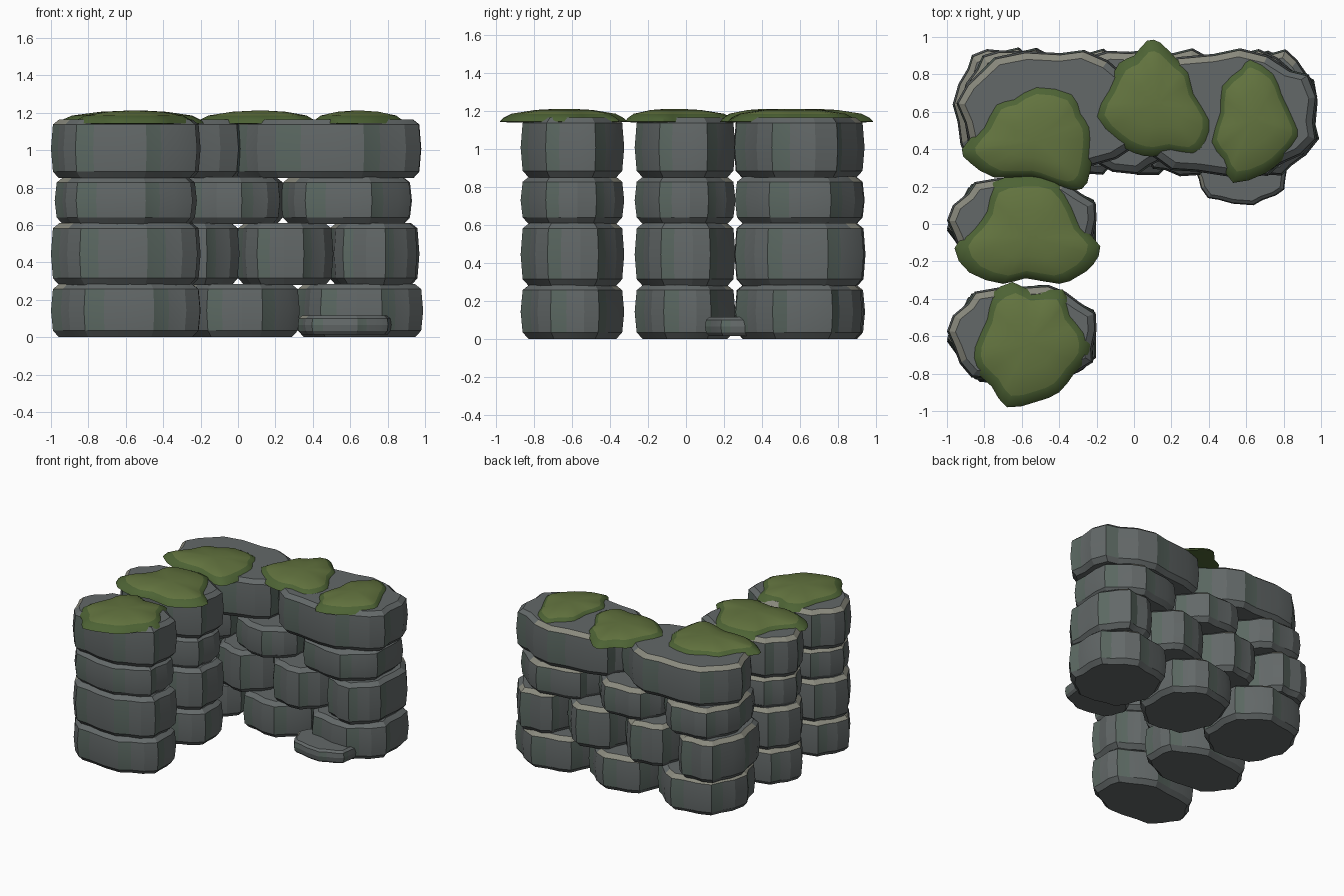
import bpy, bmesh, math, random

if "Cube" in bpy.data.objects:
    bpy.data.objects.remove(bpy.data.objects["Cube"])

rng = random.Random(7)


def material(name, color):
    m = bpy.data.materials.new(name)
    m.diffuse_color = (*color, 1)
    m.use_nodes = True
    m.node_tree.nodes["Principled BSDF"].inputs["Base Color"].default_value = m.diffuse_color
    return m


ROCK = material("rock", (0.125, 0.14, 0.14))
DAMP = material("damp_rock", (0.105, 0.14, 0.122))
EDGE = material("worn_edge", (0.25, 0.25, 0.205))
MOSS = material("moss", (0.125, 0.175, 0.05))
MOSS_RIM = material("moss_rim", (0.075, 0.125, 0.035))


def skin_rings(name, rings, mats, angle, pick, cap):
    """Skin a stack of closed rings and cap both ends; pick(ring, side) gives the material."""
    bm = bmesh.new()
    loops = [[bm.verts.new(p) for p in ring] for ring in rings]
    n = len(loops[0])
    for k, (a, b) in enumerate(zip(loops, loops[1:])):
        for i in range(n):
            j = (i + 1) % n
            bm.faces.new((a[i], a[j], b[j], b[i])).material_index = pick(k, i)
    bm.faces.new(loops[0][::-1])
    bm.faces.new(loops[-1]).material_index = cap
    bmesh.ops.recalc_face_normals(bm, faces=bm.faces)
    me = bpy.data.meshes.new(name)
    bm.to_mesh(me)
    bm.free()
    for m in mats:
        me.materials.append(m)
    me.shade_smooth()
    me.set_sharp_from_angle(angle=math.radians(angle))
    ob = bpy.data.objects.new(name, me)
    bpy.context.collection.objects.link(ob)


def stone_outline(sectors=7, power=2.25):
    """Chipped rounded rectangle: each sector is a long bowed face, then a short step."""
    pts = []
    phase = math.radians(298 + rng.uniform(-6, 6))
    for s in range(sectors):
        for frac, r in ((0, 0.96), (0.36, 1.0), (0.72, 1.045)):
            t = phase + math.tau * (s + frac + rng.uniform(-0.04, 0.04)) / sectors
            r += rng.uniform(-0.012, 0.012)
            c, n = math.cos(t), math.sin(t)
            pts.append((r * math.copysign(abs(c) ** (2 / power), c),
                        r * math.copysign(abs(n) ** (2 / power), n)))
    lo = [min(p[k] for p in pts) for k in (0, 1)]
    hi = [max(p[k] for p in pts) for k in (0, 1)]
    return [tuple(2 * (p[k] - lo[k]) / (hi[k] - lo[k]) - 1 for k in (0, 1)) for p in pts]


def stone(name, x0, x1, y0, y1, z0, z1, bevel=0.035, outline=None):
    outline = outline or stone_outline()
    cx, cy, hx, hy = (x0 + x1) / 2, (y0 + y1) / 2, (x1 - x0) / 2, (y1 - y0) / 2
    profile = [(z0, 1.2 * bevel), (z0 + bevel, 0.3 * bevel), (z0 + 0.5 * (z1 - z0), 0),
               (z1 - 0.8 * bevel, 0.3 * bevel), (z1, 1.3 * bevel)]
    rings = [[(cx + u * (hx - d), cy + v * (hy - d), z) for u, v in outline]
             for z, d in profile]

    def pick(k, i):
        # Top bevels are worn pale on the back and left, short steps are damp
        u, v = outline[i]
        if k == 3:
            return 2 if v - 0.7 * u > 0.3 else 0
        return int(k in (1, 2) and i % 3 == 2)
    skin_rings(name, rings, [ROCK, DAMP, EDGE], 16, pick, 0)


# Courses: height range, then x ranges of the back wall stones
courses = [
    (0.00, 0.285, [(-0.95, -0.27), (-0.29, 0.33), (0.31, 0.99)]),
    (0.28, 0.61, [(-0.97, -0.46), (-0.49, 0.01), (-0.01, 0.51), (0.48, 0.97)]),
    (0.605, 0.855, [(-0.93, -0.33), (-0.35, 0.25), (0.23, 0.93)]),
    (0.85, 1.165, [(-0.95, 0.05), (-0.03, 0.98)]),
]
for c, (z0, z1, spans) in enumerate(courses):
    for i, (x0, x1) in enumerate(spans):
        stone(f"back_wall_stone_{c}_{i}", x0, x1, 0.25 + rng.uniform(0, .02),
              0.945 - rng.uniform(0, .02), z0, z1)
    # Two free-standing columns of the left arm share one outline per course
    shape = stone_outline()
    w = (0.0, 0.0, 0.02, 0.0)[c]
    for name, y0, y1 in (("front_column", -0.87, -0.325), ("middle_column", -0.27, 0.26)):
        stone(f"{name}_stone_{c}", -1.0 + w, -0.2 - w, y0, y1, z0, z1, outline=shape)

# Loose slab at the foot of the right wall
stone("loose_slab", 0.32, 0.82, 0.10, 0.46, 0.015, 0.115, bevel=0.018)


def moss_cap(name, pts):
    """Low dome over an outline seen from above, rounded with Catmull-Rom midpoints."""
    n = len(pts)
    loop = []
    for i in range(n):
        a, b, c, d = (pts[(i + k) % n] for k in (-1, 0, 1, 2))
        loop += [b, tuple((9 * (b[k] + c[k]) - a[k] - d[k]) / 16 for k in (0, 1))]
    cx = sum(p[0] for p in loop) / len(loop)
    cy = sum(p[1] for p in loop) / len(loop)
    dome = [(0.88, 1.14), (1.0, 1.143), (0.95, 1.162), (0.82, 1.185), (0.45, 1.205), (0.12, 1.211)]
    rings = [[(cx + (x - cx) * s, cy + (y - cy) * s, z) for x, y in loop] for s, z in dome]
    skin_rings(name, rings, [MOSS_RIM, MOSS], 35, lambda k, i: int(k > 2), 1)


moss_cap("corner_moss", [(-.92, .40), (-.82, .52), (-.75, .65), (-.65, .68), (-.52, .75), (-.32, .71),
                         (-.27, .6), (-.22, .52), (-.22, .38), (-.25, .22), (-.32, .18), (-.45, .22),
                         (-.55, .25), (-.75, .25), (-.88, .33)])
moss_cap("back_moss", [(-.22, .57), (-.15, .72), (-.08, .86), (0, .9), (.07, .98), (.14, .97),
                       (.23, .88), (.3, .82), (.33, .7), (.42, .55), (.4, .43), (.33, .36),
                       (.2, .38), (.1, .36), (0, .38), (-.1, .44)])
moss_cap("right_moss", [(.4, .43), (.45, .6), (.46, .75), (.57, .85), (.62, .9), (.75, .82), (.8, .7),
                        (.87, .55), (.89, .46), (.8, .35), (.7, .27), (.53, .22), (.47, .33)])
moss_cap("middle_moss", [(-.96, -.13), (-.87, -.02), (-.8, .08), (-.76, .22), (-.6, .26), (-.42, .24),
                         (-.32, .1), (-.27, -.02), (-.18, -.12), (-.22, -.22), (-.3, -.28),
                         (-.4, -.32), (-.58, -.29), (-.7, -.32), (-.88, -.26)])
moss_cap("front_moss", [(-.87, -.66), (-.8, -.5), (-.77, -.38), (-.65, -.31), (-.55, -.36), (-.38, -.35),
                        (-.33, -.48), (-.25, -.58), (-.24, -.7), (-.32, -.8), (-.4, -.9),
                        (-.52, -.95), (-.68, -.98), (-.76, -.87), (-.86, -.77)])
